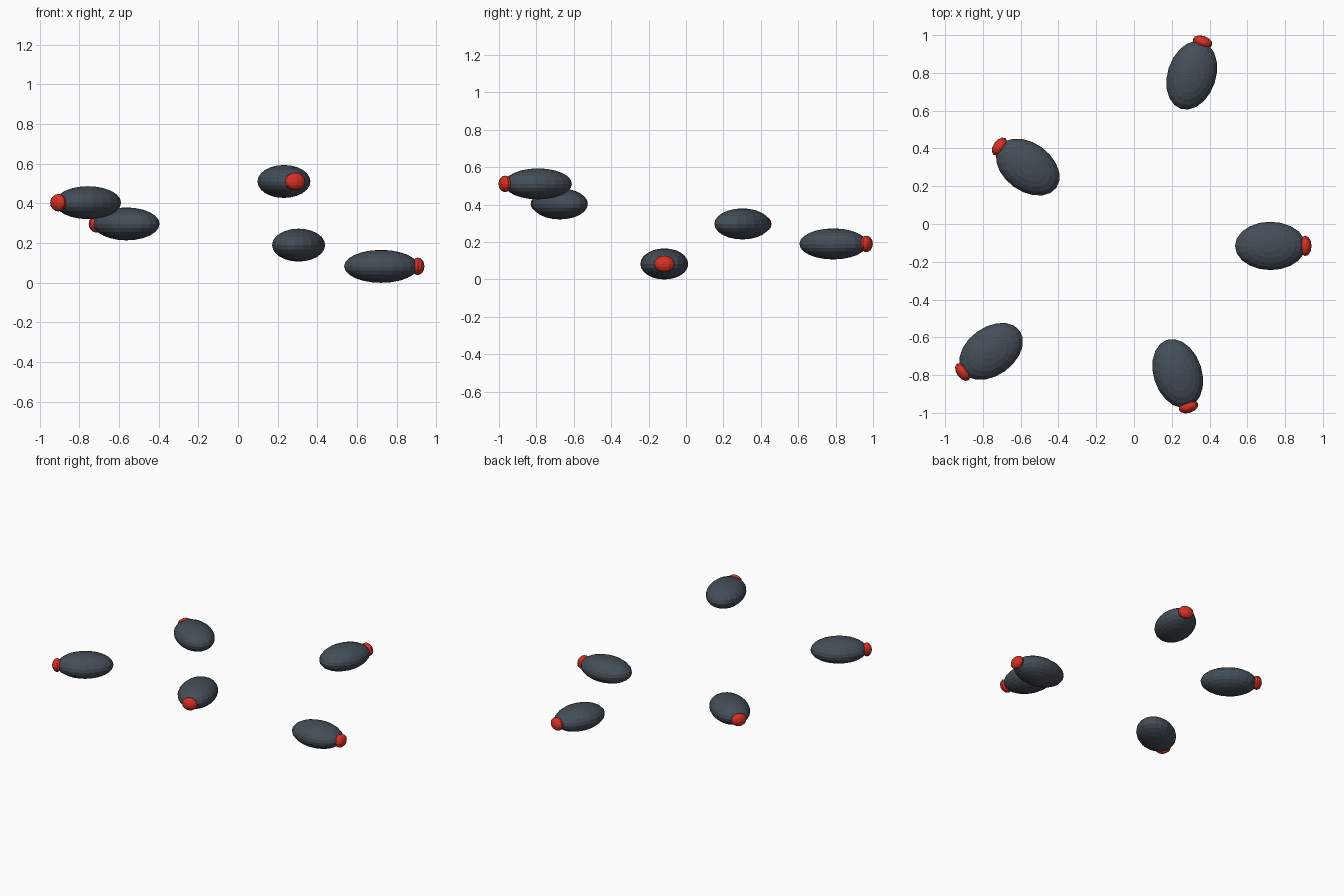
import bpy, math
from mathutils import Matrix, Vector

if "Cube" in bpy.data.objects:
    bpy.data.objects.remove(bpy.data.objects["Cube"])


def material(name, rgb):
    m = bpy.data.materials.new(name)
    m.diffuse_color = (*rgb, 1)
    m.use_nodes = True
    m.node_tree.nodes["Principled BSDF"].inputs["Base Color"].default_value = m.diffuse_color
    return m


SLATE = material("slate grey", (0.058, 0.075, 0.095))
RED = material("signal red", (0.68, 0.03, 0.018))


def ellipsoid(name, centre, half, angle, segments, rings, mat):
    """Faceted ellipsoid with its long axis pointing along angle."""
    bpy.ops.mesh.primitive_uv_sphere_add(segments=segments, ring_count=rings, radius=1)
    ob = bpy.context.object
    ob.name = name
    ob.data.transform(Matrix.Diagonal((*half, 1)))
    ob.location = centre
    ob.rotation_euler.z = angle
    ob.data.materials.append(mat)
    return ob


# Rising ring of pods, alternating between an inner and an outer radius
AXIS = Vector((0.012, -0.116, 0.083))
for i in range(5):
    angle = math.radians(72 * i)
    out = Vector((math.cos(angle), math.sin(angle), 0))
    radius = 0.95 if i % 2 else 0.71
    centre = AXIS + out * radius + Vector((0, 0, 0.107 * i))
    # Flattened pod body
    ellipsoid(f"pod_body_{i + 1}", centre, (0.187, 0.128, 0.083), angle, 20, 12, SLATE)
    # Red light on the outer tip
    ellipsoid(f"pod_light_{i + 1}", centre + out * 0.185, (0.033, 0.054, 0.044),
              angle, 12, 8, RED)
